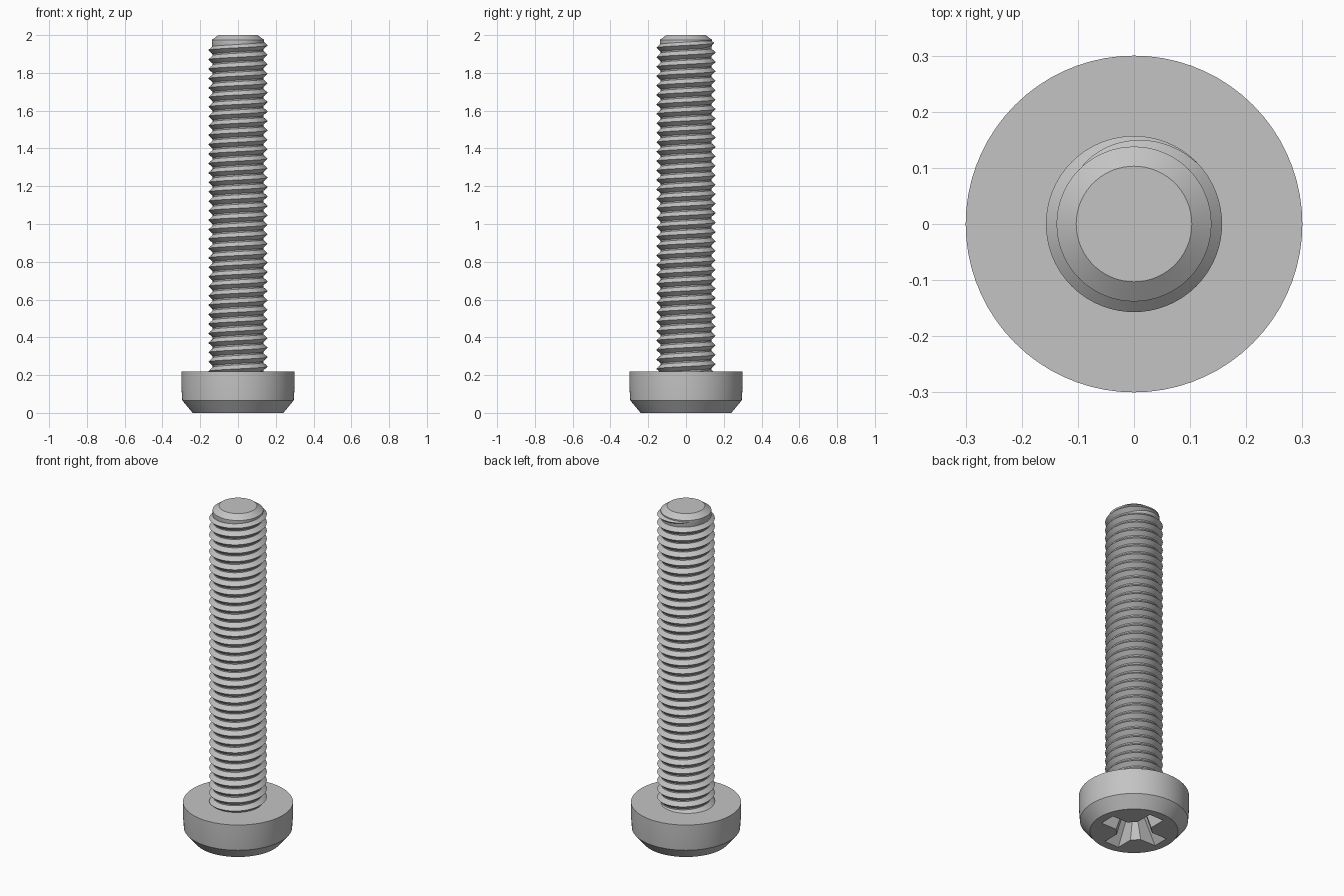
import bpy, bmesh
from math import cos, sin, pi, radians

cube = bpy.data.objects.get("Cube")
if cube:
    bpy.data.objects.remove(cube)

steel = bpy.data.materials.new("grey_steel")
steel.use_nodes = True
colour = (0.55, 0.55, 0.55, 1)
steel.diffuse_color = colour
steel.node_tree.nodes["Principled BSDF"].inputs["Base Color"].default_value = colour

SEGMENTS = 72


def finish(name, bm):
    """Turn a bmesh into a named steel object."""
    bmesh.ops.recalc_face_normals(bm, faces=bm.faces)
    mesh = bpy.data.meshes.new(name)
    bm.to_mesh(mesh)
    bm.free()
    obj = bpy.data.objects.new(name, mesh)
    bpy.context.collection.objects.link(obj)
    mesh.materials.append(steel)
    return obj


def loft(bm, rings, wrap=True):
    """Bridge rings of points and cap both ends."""
    rows = [[bm.verts.new(p) for p in ring] for ring in rings]
    n = len(rows[0])
    for a, b in zip(rows, rows[1:]):
        for i in range(n):
            j = (i + 1) % n
            bm.faces.new((a[i], a[j], b[j], b[i]))
    bm.faces.new(rows[0])
    bm.faces.new(rows[-1])


def lathe(name, profile):
    bm = bmesh.new()
    angles = [2 * pi * i / SEGMENTS for i in range(SEGMENTS)]
    loft(bm, [[(r * cos(a), r * sin(a), z) for a in angles] for r, z in profile])
    return finish(name, bm)


def smooth(obj, angle):
    bpy.ops.object.select_all(action="DESELECT")
    obj.select_set(True)
    bpy.context.view_layer.objects.active = obj
    bpy.ops.object.shade_smooth_by_angle(angle=radians(angle))


# Head with a bevelled drive end
head = lathe("head", [(0.24, 0), (0.295, 0.066), (0.3, 0.14), (0.3, 0.22)])


# Cross recess, tapering with depth
def cross(z, length, width, corner):
    quarter = [(length, -width), (length, width), (corner, width), (width, corner)]
    # the last corner point starts the next arm's inner chamfer
    points = []
    for k in range(4):
        c, s = round(cos(k * pi / 2)), round(sin(k * pi / 2))
        points += [(x * c - y * s, x * s + y * c, z) for x, y in quarter]
    return points


bm = bmesh.new()
loft(bm, [cross(-0.02, 0.204, 0.051, 0.094),
          cross(0.14, 0.095, 0.03, 0.045)])
cutter = finish("recess_cutter", bm)
cutter.hide_render = True

cut = head.modifiers.new("recess", "BOOLEAN")
cut.operation = "DIFFERENCE"
cut.solver = "EXACT"
cut.object = cutter
bpy.context.view_layer.objects.active = head
bpy.ops.object.modifier_apply(modifier=cut.name)
bpy.data.objects.remove(cutter)
smooth(head, 25)

# Shank core with a chamfered tip
shank = lathe("shank", [(0.134, 0.19), (0.134, 1.93), (0.138, 1.945),
                        (0.138, 1.975), (0.103, 2)])
smooth(shank, 30)

# Right-handed thread that runs out near the tip
PITCH, ROOT, CREST = 0.05, 0.13, 0.157
START, END, END_ANGLE = 0.2, 1.965, radians(140)
steps = int((END - START) / PITCH * SEGMENTS)
runout = SEGMENTS * 100 / 360
rings = []
for i in range(steps + 1):
    left = steps - i
    a = END_ANGLE - 2 * pi * left / SEGMENTS
    z = END - PITCH * left / SEGMENTS
    fade = min(1, left / runout)
    crest = ROOT + 0.001 + (CREST - ROOT - 0.001) * fade ** 0.5
    half = PITCH / 2 * (0.3 + 0.7 * fade)
    rings.append([(r * cos(a), r * sin(a), z + dz)
                  for r, dz in ((ROOT, -half), (crest, 0), (ROOT, half))])
bm = bmesh.new()
loft(bm, rings)
thread = finish("thread", bm)
smooth(thread, 30)
